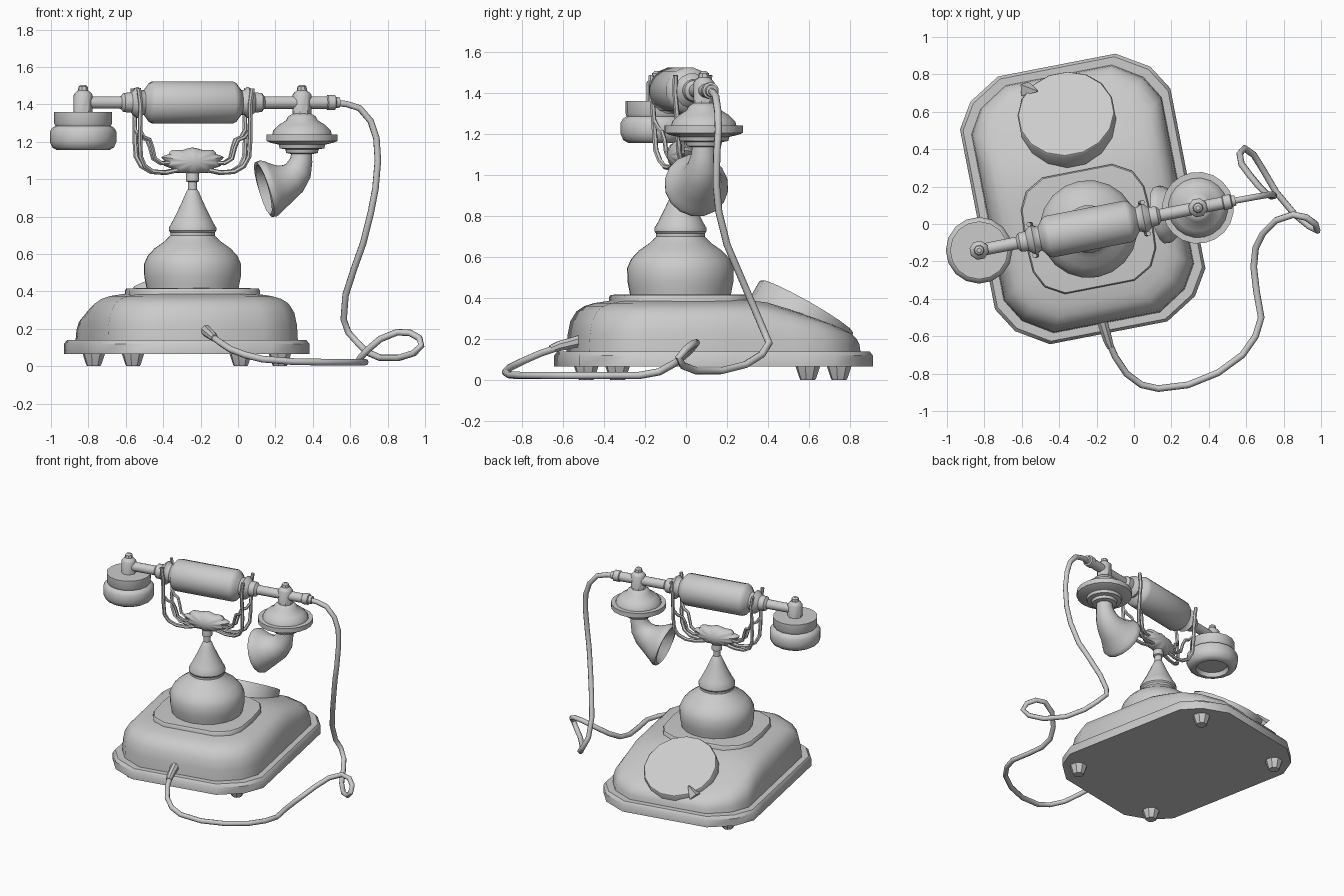
import bpy, bmesh, math
from mathutils import Vector, Matrix

# The telephone is turned 11 degrees; parts are modelled in its own frame
TURN = Matrix.Translation((-0.243, -0.027, 0)) @ Matrix.Rotation(math.radians(11), 4, 'Z')
WORLD = Matrix.Identity(4)


def finish(name, bm, frame=TURN, angle=38):
    bmesh.ops.recalc_face_normals(bm, faces=bm.faces)
    bm.transform(frame)
    me = bpy.data.meshes.new(name)
    bm.to_mesh(me)
    bm.free()
    me.shade_smooth()
    me.set_sharp_from_angle(angle=math.radians(angle))
    ob = bpy.data.objects.new(name, me)
    bpy.context.collection.objects.link(ob)
    return ob


def skin(name, rings, frame=TURN, angle=38):
    """Join rings of equal (even) point count and cap both ends with strips."""
    bm = bmesh.new()
    vs = [[bm.verts.new(p) for p in ring] for ring in rings]
    n = len(vs[0])
    for a, b in zip(vs, vs[1:]):
        for i in range(n):
            j = (i + 1) % n
            bm.faces.new((a[i], a[j], b[j], b[i]))
    for ring in (vs[0], vs[-1]):
        for i in range(n // 2 - 1):
            bm.faces.new((ring[i], ring[i + 1], ring[n - 2 - i], ring[n - 1 - i]))
    return finish(name, bm, frame, angle)


def sweep(name, pts, sides=16, frame=TURN, angle=38):
    """Tube through points (x, y, z, radius)."""
    P = [Vector(p[:3]) for p in pts]
    tan = next((b - a for a, b in zip(P, P[1:]) if (b - a).length > 1e-5)).normalized()
    side = tan.orthogonal().normalized()
    rings = []
    for i, p in enumerate(P):
        d = P[min(i + 1, len(P) - 1)] - P[max(i - 1, 0)]
        if d.length > 1e-5:
            d.normalize()
            if d.dot(tan) < 0:
                d = -d
            side = tan.rotation_difference(d) @ side
            tan = d
        other = tan.cross(side)
        ang = [2 * math.pi * (k + .5) / sides for k in range(sides)]
        rings.append([p + pts[i][3] * (side * math.cos(a) + other * math.sin(a)) for a in ang])
    return skin(name, rings, frame, angle)


def lathe(name, profile, u=0, v=0, sides=16):
    """Upright turned part from (z, radius) pairs."""
    return sweep(name, [(u, v, z, r) for z, r in profile], sides)


# Base outline: right half from front to back, mirrored to the left
HALF = [(.32, -.729), (.49, -.625), (.573, -.49), (.573, 0), (.573, .17),
        (.573, .33), (.573, .49), (.49, .625), (.32, .729)]


def outline(inset, z, slope=False):
    ring = []
    for x, y in HALF:
        x *= (.573 - inset) / .573
        y = y * (.729 - inset) / .729 + .164
        f = 1 - 1.18 * max(0, y - .33) if slope else 1
        ring.append((x, y, .14 + (z - .14) * f))
    return ring + [(-x, y, z) for x, y, z in reversed(ring)]


# Base plate and domed body sloping down at the back
skin("base_plate", [outline(i, z) for i, z in ((0, .065), (0, .12), (.015, .14))])
skin("body", [outline(i, z, True) for i, z in
              ((.055, .13), (.06, .22), (.072, .285), (.1, .335), (.135, .36), (.18, .375), (.27, .39))])

# Feet
for sx in (-1, 1):
    for v in (-.39, .71):
        lathe("foot", [(0, .036), (.01, .042), (.07, .062)], sx * .4, v, 8)

# Stepped plinth under the pedestal
PL = [(.19, -.317), (.29, -.26), (.335, -.17), (.345, 0), (.335, .17), (.29, .26), (.19, .317)]
PL += [(-x, y) for x, y in reversed(PL)]
skin("plinth", [[(x * s, y * s, z) for x, y in PL] for s, z in
                ((1, .36), (1, .405), (.98, .415), (.8, .418))])

# Pedestal
lathe("pedestal", [(.40, .245), (.44, .252), (.48, .26), (.545, .262), (.59, .242), (.63, .205),
                   (.665, .155), (.69, .128), (.70, .12), (.715, .12), (.725, .128), (.74, .128),
                   (.775, .108), (.83, .08), (.89, .052), (.935, .033), (.945, .025), (.985, .025),
                   (.99, .036), (1.015, .036), (1.05, .03)], sides=20)

# Dial and finger stop
tilt = Matrix.Translation((0, .628, .36)) @ Matrix.Rotation(math.radians(-30), 4, 'X')
sweep("dial", [(0, 0, -.14, .262), (0, 0, -.008, .262), (0, 0, 0, .256)], 16, TURN @ tilt)
sweep("finger_stop", [(-.19, .21, -.02, .045), (-.13, .16, .02, .006)], 4, TURN @ tilt)

# Scalloped cradle bracket
bm = bmesh.new()
bmesh.ops.create_uvsphere(bm, u_segments=40, v_segments=10, radius=1)
for p in bm.verts:
    a = math.atan2(p.co.y, p.co.x)
    k = 1 + .07 * math.cos(10 * a + math.pi)
    x, z = p.co.x * k, p.co.y * k
    p.co = (x * .16 * (1 + .15 * z), p.co.z * .06, 1.095 + z * .07)
finish("cradle_bracket", bm)

# Cradle wires: two prongs and one inner brace on each side
for s in (-1, 1):
    for t in (-1, 1):
        sweep("cradle_prong", [(s * u, t * v, z, .013) for u, v, z in
              ((.08, .02, 1.05), (.15, .025, 1.035), (.22, .035, 1.04), (.27, .05, 1.07), (.295, .065, 1.12),
               (.3, .07, 1.2), (.3, .078, 1.32), (.298, .085, 1.4), (.31, .085, 1.485))], 6)
        sweep("cradle_brace", [(s * u, t * v, z, .011) for u, v, z in
              ((.1, .02, 1.09), (.17, .025, 1.085), (.21, .03, 1.11), (.225, .035, 1.17),
               (.24, .045, 1.21), (.275, .055, 1.225), (.298, .07, 1.26))], 6)

# Handset bar, turned about its own length
arm = [(.215, .115), (.235, .105), (.25, .085), (.265, .066), (.285, .07), (.3, .085), (.315, .075),
       (.335, .055), (.375, .052), (.39, .034)]
bar = [(-.6, .033)] + [(-u, r) for u, r in reversed(arm)] + arm + \
      [(.73, .034), (.735, .04), (.775, .04), (.78, .03), (.80, .028)]
sweep("handset_bar", [(u, 0, 1.41, r) for u, r in bar])

# Earpiece (left) with recessed underside
lathe("earpiece", [(1.36, .03), (1.36, .155), (1.30, .155), (1.285, .148), (1.275, .165), (1.255, .178),
                   (1.20, .178), (1.17, .165), (1.155, .14), (1.155, .115), (1.185, .105)], -.596)
# Mouthpiece disc (right)
lathe("mouthpiece_disc", [(1.35, .05), (1.335, .075), (1.315, .085), (1.29, .125), (1.26, .155),
                          (1.24, .16), (1.24, .192), (1.205, .192), (1.195, .17), (1.185, .125),
                          (1.165, .12), (1.16, .09), (1.14, .085), (1.135, .06)], .596, sides=20)
# Knobs joining both ends to the bar
for u in (-.596, .596):
    lathe("end_knob", [(1.33, .052), (1.45, .052), (1.46, .045), (1.475, .028), (1.495, .025),
                       (1.505, .012)], u, 0, 8)

# Curved speaking horn with a flared lip
sweep("horn", [(.596, 0, 1.15, .055), (.592, 0, 1.10, .06), (.575, 0, 1.045, .075), (.54, 0, 1.003, .092),
               (.49, 0, .975, .112), (.445, 0, .96, .138), (.425, 0, .954, .152), (.41, 0, .95, .158),
               (.39, 0, .944, .155), (.388, 0, .943, .137), (.42, 0, .952, .115), (.48, 0, .968, .06)])

# Cord from handset, looping on the table and into the base front
cord = [(.50, .118, 1.41), (.58, .132, 1.402), (.65, .145, 1.38), (.71, .155, 1.31), (.74, .158, 1.22),
        (.748, .15, 1.1), (.735, .148, .95), (.71, .16, .82), (.67, .20, .66), (.62, .26, .52),
        (.575, .32, .38), (.565, .375, .25), (.59, .405, .18), (.64, .37, .125), (.69, .29, .075),
        (.76, .17, .045), (.86, .05, .045), (.94, -.015, .07), (.98, -.035, .11), (.97, .0, .15),
        (.92, .035, .178), (.85, .05, .182), (.76, .02, .145), (.69, -.05, .085), (.65, -.13, .04),
        (.64, -.23, .022), (.655, -.36, .022), (.68, -.5, .022), (.65, -.6, .022), (.58, -.7, .022),
        (.45, -.795, .022), (.29, -.86, .025), (.13, -.88, .038), (.04, -.86, .06), (-.04, -.80, .09),
        (-.1, -.71, .13), (-.14, -.62, .16)]
sweep("cord", [(*p, .018) for p in cord], 8, WORLD, 60)
sweep("cord_plug", [(-.125, -.66, .15, .02), (-.14, -.62, .165, .026), (-.17, -.52, .19, .03)], 8, WORLD)
